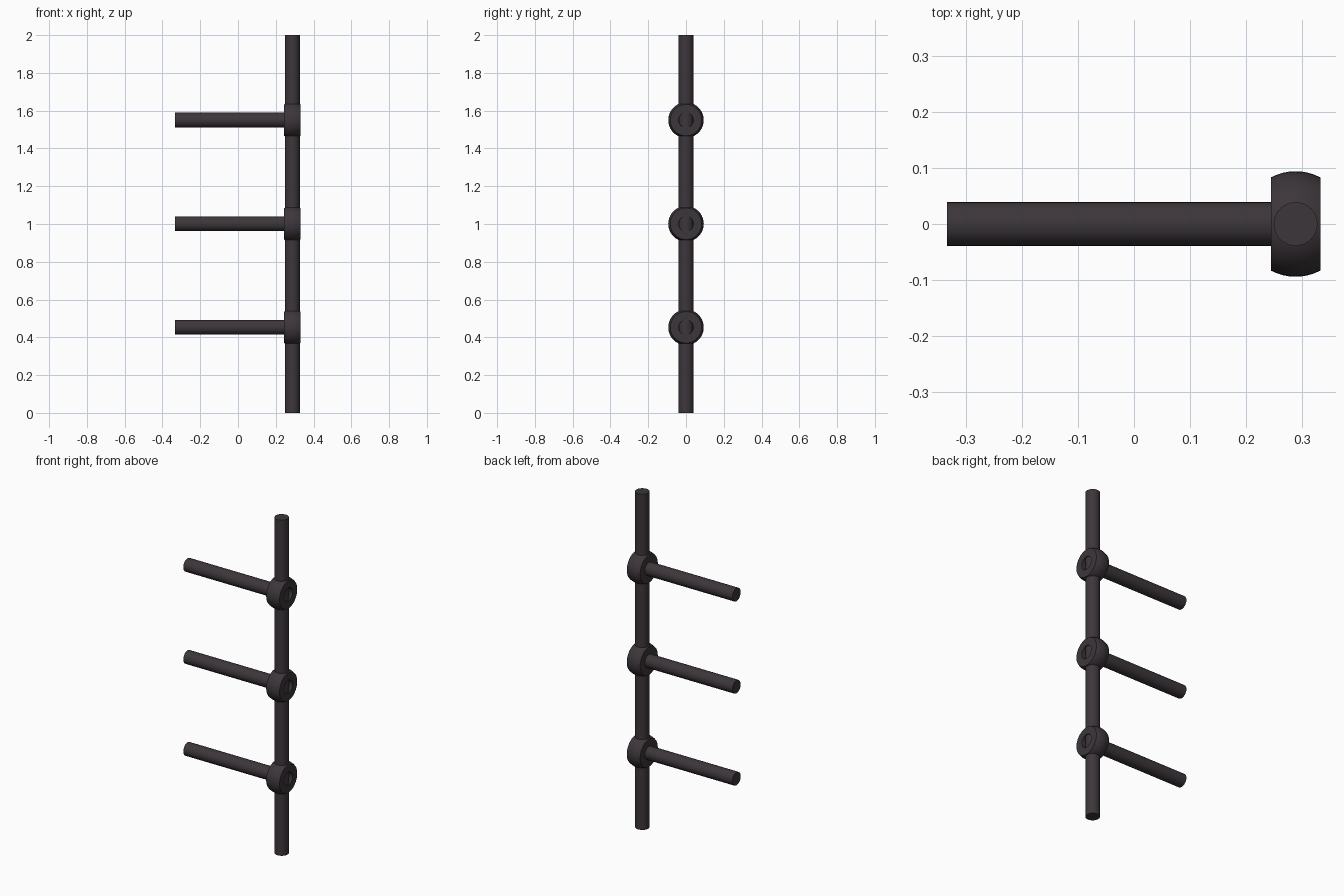
import bpy, bmesh, math
from mathutils import Matrix, Vector

if "Cube" in bpy.data.objects:
    bpy.data.objects.remove(bpy.data.objects["Cube"])

POST_X = 0.288
HUB_HALF = 0.044
HUB_R = 0.094
TUBE_R = 0.039

mat = bpy.data.materials.new("dark_metal")
mat.diffuse_color = (0.046, 0.037, 0.043, 1)
mat.use_nodes = True
mat.node_tree.nodes["Principled BSDF"].inputs["Base Color"].default_value = mat.diffuse_color


def finish(bm, name):
    bmesh.ops.recalc_face_normals(bm, faces=bm.faces)
    me = bpy.data.meshes.new(name)
    bm.to_mesh(me)
    bm.free()
    ob = bpy.data.objects.new(name, me)
    bpy.context.collection.objects.link(ob)
    me.materials.append(mat)
    bpy.context.view_layer.objects.active = ob
    ob.select_set(True)
    bpy.ops.object.shade_smooth_by_angle(angle=math.radians(35))
    ob.select_set(False)
    return ob


def rod(name, start, end, radius):
    a, b = Vector(start), Vector(end)
    rot = (b - a).to_track_quat('Z', 'Y').to_matrix().to_4x4()
    bm = bmesh.new()
    bmesh.ops.create_cone(bm, cap_ends=True, segments=32, radius1=radius, radius2=radius,
                          depth=(b - a).length, matrix=Matrix.Translation((a + b) / 2) @ rot)
    return finish(bm, name)


def hub(name, z):
    # barrel collar: slice of a sphere with a round recess that shows the post
    profile = [(-HUB_HALF, 0.0)]
    for i in range(9):
        x = -HUB_HALF + 2 * HUB_HALF * i / 8
        profile.append((x, math.sqrt(HUB_R ** 2 - x ** 2)))
    profile += [(HUB_HALF, TUBE_R), (0.012, TUBE_R), (0.012, 0.0)]
    bm = bmesh.new()
    vs = [bm.verts.new((POST_X + x, 0, z + r)) for x, r in profile]
    edges = [bm.edges.new(p) for p in zip(vs, vs[1:])]
    bmesh.ops.spin(bm, geom=vs + edges, cent=(POST_X, 0, z), axis=(1, 0, 0),
                   angle=math.tau, steps=40, use_duplicate=False)
    bmesh.ops.remove_doubles(bm, verts=bm.verts, dist=1e-5)
    return finish(bm, name)


# upright
rod("post", (POST_X, 0, 0), (POST_X, 0, 2), TUBE_R)

# three rungs with their collars
for n, z in enumerate((0.453, 1.001, 1.55), 1):
    rod(f"rung_{n}", (-0.333, 0, z), (POST_X - 0.03, 0, z), TUBE_R)
    hub(f"collar_{n}", z)
